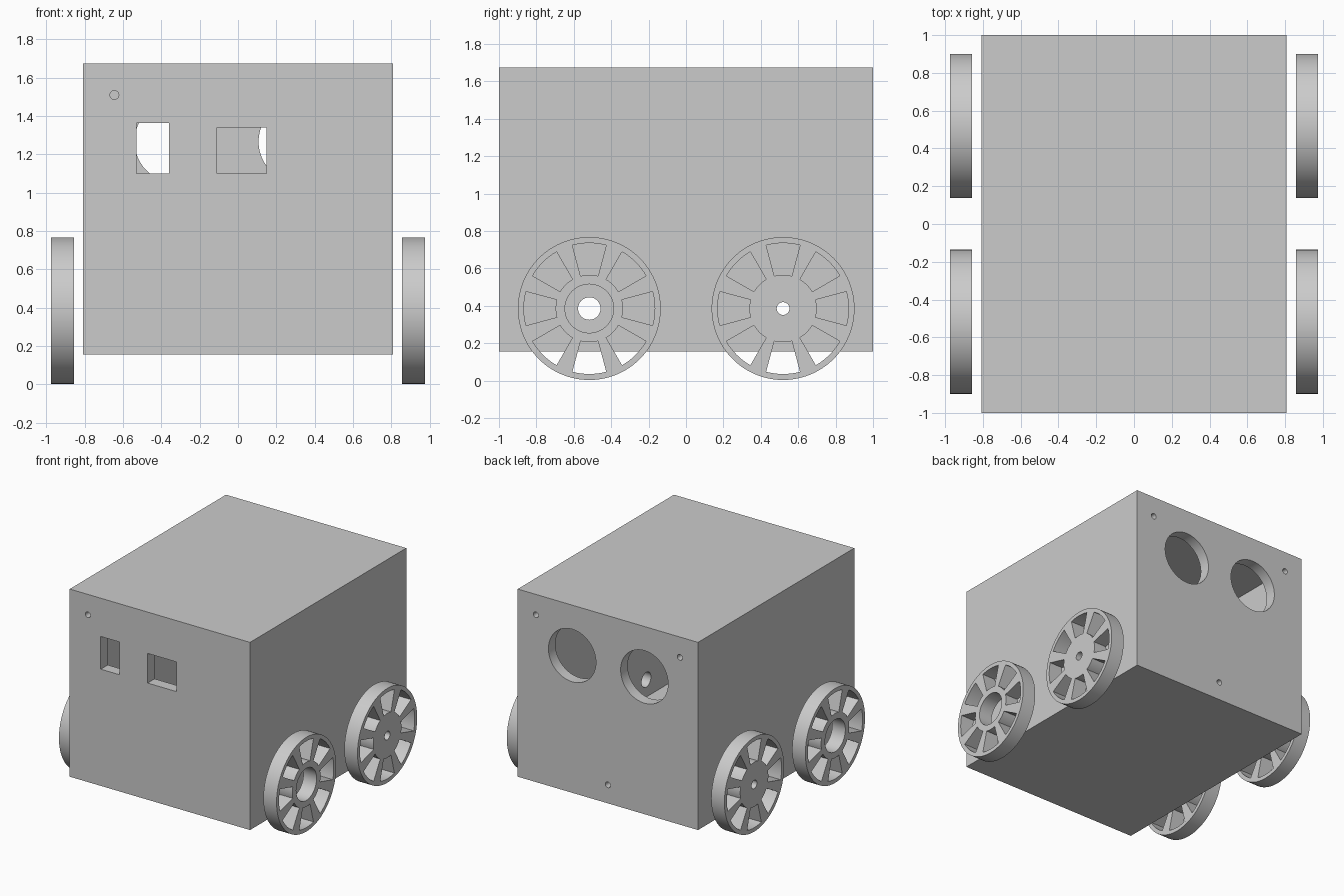
import bpy, bmesh, math
from mathutils import Matrix

cube = bpy.data.objects.get("Cube")
if cube:
    bpy.data.objects.remove(cube, do_unlink=True)

grey = bpy.data.materials.new("plain grey")
grey.use_nodes = True
grey.diffuse_color = (0.6, 0.6, 0.6, 1)
grey.node_tree.nodes["Principled BSDF"].inputs["Base Color"].default_value = (0.6, 0.6, 0.6, 1)


def add_object(name, bm):
    bmesh.ops.recalc_face_normals(bm, faces=bm.faces[:])
    mesh = bpy.data.meshes.new(name)
    bm.to_mesh(mesh)
    bm.free()
    mesh.materials.append(grey)
    obj = bpy.data.objects.new(name, mesh)
    bpy.context.collection.objects.link(obj)
    return obj


def box(name, low, high):
    bm = bmesh.new()
    size = [b - a for a, b in zip(low, high)]
    middle = [(a + b) / 2 for a, b in zip(low, high)]
    bmesh.ops.create_cube(bm, size=1, matrix=Matrix.Translation(middle) @ Matrix.Diagonal((*size, 1)))
    return add_object(name, bm)


def rod(name, centre, radius, length, axis):
    bm = bmesh.new()
    turn = Matrix.Rotation(math.pi / 2, 4, "Y" if axis == "x" else "X")
    bmesh.ops.create_cone(bm, cap_ends=True, segments=48, radius1=radius, radius2=radius,
                          depth=length, matrix=Matrix.Translation(centre) @ turn)
    return add_object(name, bm)


def shade(obj):
    bpy.ops.object.select_all(action="DESELECT")
    obj.select_set(True)
    bpy.context.view_layer.objects.active = obj
    bpy.ops.object.shade_smooth_by_angle(angle=math.radians(30))


def cut(obj, cutter):
    cutter.hide_render = True
    mod = obj.modifiers.new("cut", "BOOLEAN")
    mod.operation = "DIFFERENCE"
    mod.solver = "EXACT"
    mod.object = cutter
    bpy.context.view_layer.objects.active = obj
    bpy.ops.object.modifier_apply(modifier=mod.name)
    bpy.data.objects.remove(cutter, do_unlink=True)


# Hollow body
WALL = 0.09
FRONT_AXLE, REAR_AXLE, AXLE_Z = -0.517, 0.519, 0.385
body = box("body", (-0.808, -1, 0.155), (0.808, 1, 1.675))
cut(body, box("cavity", (-0.808 + WALL, -1 + WALL, 0.155 + WALL), (0.808 - WALL, 1 - WALL, 1.675 - WALL)))

# Front windows and round openings in the back
cut(body, box("narrow_window", (-0.53, -1.1, 1.10), (-0.36, -0.8, 1.365)))
cut(body, box("wide_window", (-0.11, -1.1, 1.10), (0.15, -0.8, 1.34)))
for x in (-0.327, 0.32):
    cut(body, rod("round_opening", (x, 1, 1.267), 0.213, 0.4, "y"))

# Axle holes through both sides
for y in (FRONT_AXLE, REAR_AXLE):
    cut(body, rod("axle_hole", (0, y, AXLE_Z), 0.06, 2, "x"))

# Shallow screw holes
for x, y, z in ((-0.645, -1, 1.51), (-0.645, 1, 1.51), (0.645, 1, 1.51), (0, 1, 0.305)):
    cut(body, rod("screw_hole", (x, y, z), 0.023, 0.12, "y"))
shade(body)


# Wheels: a polar grid with eight spoke gaps left out, extruded to thickness
def wheel(name, side, y, bore):
    steps, thickness = 96, 0.118
    radii = (bore, 0.18, 0.35, 0.382)
    bm = bmesh.new()
    rings = []
    for r in radii:
        rings.append([bm.verts.new((0, r * math.cos(a), r * math.sin(a)))
                      for a in (math.tau * i / steps for i in range(steps))])
    for k in range(len(radii) - 1):
        for i in range(steps):
            if k == 1 and (i + 4) % 12 < 8:
                continue
            j = (i + 1) % steps
            bm.faces.new((rings[k][i], rings[k][j], rings[k + 1][j], rings[k + 1][i]))
    grown = bmesh.ops.extrude_face_region(bm, geom=bm.faces[:], use_keep_orig=True)
    moved = [v for v in grown["geom"] if isinstance(v, bmesh.types.BMVert)]
    bmesh.ops.translate(bm, verts=moved, vec=(side * thickness, 0, 0))
    bmesh.ops.translate(bm, verts=bm.verts[:], vec=(side * 0.857, y, AXLE_Z))
    shade(add_object(name, bm))


for label, side in (("left", 1), ("right", -1)):
    wheel("front_wheel_" + label, side, FRONT_AXLE, 0.13)
    wheel("rear_wheel_" + label, side, REAR_AXLE, 0.034)
